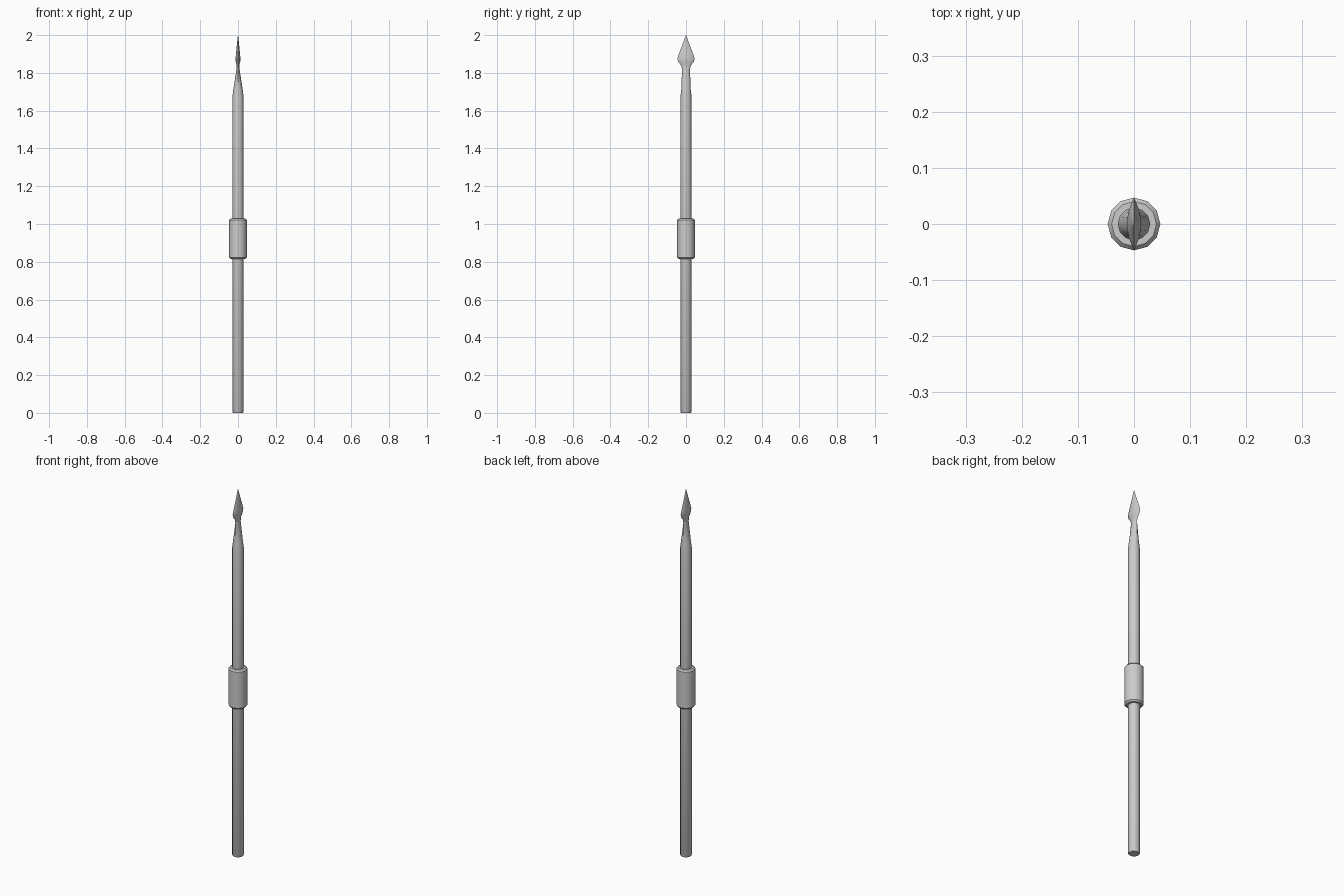
import bpy, bmesh
from math import sin, cos, pi

if "Cube" in bpy.data.objects:
    bpy.data.objects.remove(bpy.data.objects["Cube"])

SIDES = 12


def loft(name, sections, angle=35):
    """Skin rings of (z, half_x, half_y, sharpness); sharpness 2 gives a lens section."""
    bm = bmesh.new()
    rings = []
    for z, hx, hy, p in sections:
        ring = []
        for i in range(SIDES):
            a = 2 * pi * i / SIDES
            c = cos(a)
            x = hx * abs(c) ** p * (1 if c >= 0 else -1)
            ring.append(bm.verts.new((x, hy * sin(a), z)))
        rings.append(ring)
    for lo, hi in zip(rings, rings[1:]):
        for i in range(SIDES):
            j = (i + 1) % SIDES
            bm.faces.new((lo[i], lo[j], hi[j], hi[i]))
    bm.faces.new(rings[0][::-1])
    bm.faces.new(rings[-1])
    bmesh.ops.remove_doubles(bm, verts=bm.verts, dist=0.00005)
    bmesh.ops.recalc_face_normals(bm, faces=bm.faces)
    mesh = bpy.data.meshes.new(name)
    bm.to_mesh(mesh)
    bm.free()
    ob = bpy.data.objects.new(name, mesh)
    bpy.context.collection.objects.link(ob)
    bpy.ops.object.select_all(action='DESELECT')
    ob.select_set(True)
    bpy.context.view_layer.objects.active = ob
    bpy.ops.object.shade_smooth_by_angle(angle=angle * pi / 180)
    return ob


# Shaft flattening into a leaf-shaped blade
loft("shaft_and_blade", [
    (0.000, 0.026, 0.026, 1),
    (0.005, 0.029, 0.029, 1),
    (1.680, 0.029, 0.029, 1),
    (1.710, 0.025, 0.025, 1),
    (1.820, 0.008, 0.021, 1.2),
    (1.840, 0.007, 0.026, 1.5),
    (1.860, 0.012, 0.042, 1.8),
    (1.875, 0.013, 0.046, 2),
    (1.895, 0.011, 0.040, 2),
    (1.950, 0.006, 0.019, 2),
    (2.000, 0.0004, 0.0006, 1),
])

# Hand grip sleeve with chamfered ends
loft("grip", [
    (0.815, 0.040, 0.040, 1),
    (0.823, 0.047, 0.047, 1),
    (1.020, 0.047, 0.047, 1),
    (1.028, 0.040, 0.040, 1),
])
